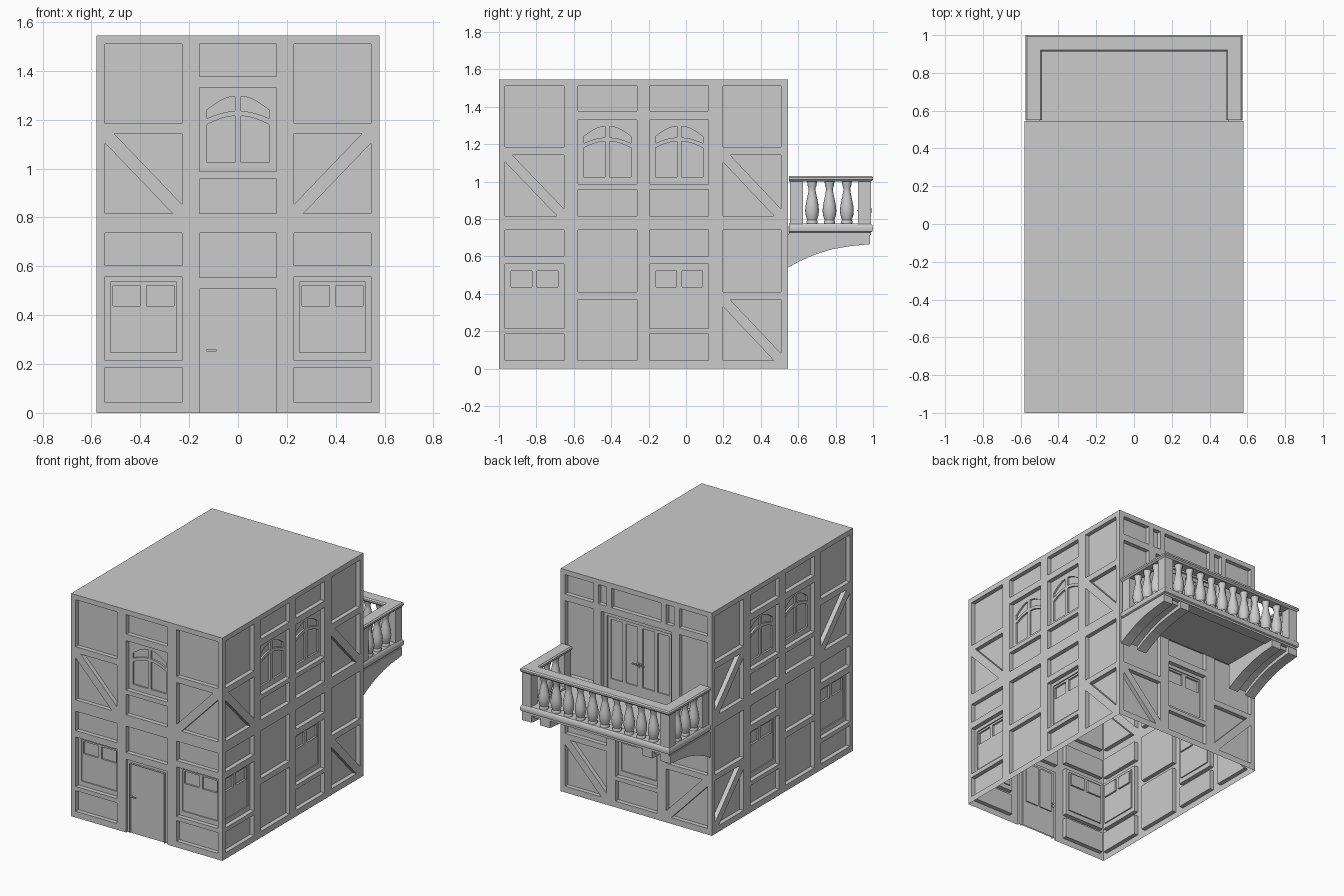
import bpy, bmesh, math
from mathutils import Vector
from mathutils.geometry import tessellate_polygon

if "Cube" in bpy.data.objects:
    bpy.data.objects.remove(bpy.data.objects["Cube"])

W, YF, YB, H = 0.58, -1.0, 0.545, 1.545
DEEP = 0.03


def finish(name, bm, smooth=False):
    bmesh.ops.remove_doubles(bm, verts=bm.verts, dist=1e-5)
    bmesh.ops.recalc_face_normals(bm, faces=bm.faces)
    me = bpy.data.meshes.new(name)
    bm.to_mesh(me)
    bm.free()
    ob = bpy.data.objects.new(name, me)
    bpy.context.collection.objects.link(ob)
    if smooth:
        bpy.ops.object.select_all(action='DESELECT')
        ob.select_set(True)
        bpy.context.view_layer.objects.active = ob
        bpy.ops.object.shade_smooth_by_angle(angle=math.radians(35))
    return ob


def sheet(bm, fr, outline, holes, d=0.0):
    """Flat sheet with recesses; each hole is (outline, depth, inner holes)."""
    loops = [outline] + [h[0] for h in holes]
    flat = [p for lp in loops for p in lp]
    tris = tessellate_polygon([[Vector((u, z, 0)) for u, z in lp] for lp in loops])
    vs = [bm.verts.new(fr(u, z, d)) for u, z in flat]
    for t in tris:
        bm.faces.new([vs[i] for i in t])
    for h in holes:
        recess(bm, fr, h, d)


def recess(bm, fr, hole, d=0.0):
    outline, depth, inner = hole
    for a, b in zip(outline, outline[1:] + outline[:1]):
        if a[1] == 0 and b[1] == 0:
            continue
        bm.faces.new([bm.verts.new(fr(*p)) for p in
                      ((*a, d), (*b, d), (*b, d + depth), (*a, d + depth))])
    sheet(bm, fr, outline, inner, d + depth)


def rect(u0, u1, z0, z1):
    return [(u0, z0), (u1, z0), (u1, z1), (u0, z1)]


def panel(u0, u1, z0, z1, inner=()):
    return (rect(u0, u1, z0, z1), DEEP, list(inner))


def brace(u0, u1, z0, z1, falling=True):
    """Two triangular recesses leaving a diagonal timber between them."""
    g = 0.038
    tris = [[(u0 + g, z1), (u1, z1), (u1, z0 + g)], [(u0, z1 - g), (u0, z0), (u1 - g, z0)]]
    if not falling:
        tris = [[(u0 + u1 - u, z) for u, z in t] for t in tris]
    return [(t, DEEP, []) for t in tris]


def arch_window(u0, u1):
    c = (u0 + u1) / 2

    def arc(base, top, a=0.127, b=0.012, n=5):
        return [(a + (b - a) * i / n, base + (top - base) * math.sin(math.pi / 2 * i / n))
                for i in range(n + 1)]
    lower = [(0.012, 1.025), (0.127, 1.025)] + arc(1.18, 1.215)
    upper = arc(1.205, 1.235)[::-1] + arc(1.24, 1.295)
    panes = [([(c + s * u, z) for u, z in lp], 0.012, []) for lp in (lower, upper) for s in (-1, 1)]
    return panel(u0, u1, 0.988, 1.33, panes)


def low_window(u0, u1):
    c = (u0 + u1) / 2
    panes = [(rect(c + a, c + b, 0.437, 0.522), 0.012, []) for a, b in ((-0.125, -0.014), (0.014, 0.125))]
    return panel(u0, u1, 0.215, 0.558, [(rect(c - 0.135, c + 0.135, 0.248, 0.535), 0.008, panes)])


house = bmesh.new()

# Front wall with door notch
front = lambda u, z, d: (u, YF + d, z)
holes = [panel(-0.158, 0.158, 1.376, 1.51), arch_window(-0.158, 0.158),
         panel(-0.158, 0.158, 0.816, 0.958), panel(-0.158, 0.158, 0.554, 0.737)]
for a, b, falling in ((-0.545, -0.23, True), (0.23, 0.545, False)):
    holes += [panel(a, b, 1.185, 1.51), *brace(a, b, 0.816, 1.143, falling),
              panel(a, b, 0.603, 0.737), low_window(a, b), panel(a, b, 0.043, 0.186)]
sheet(house, front, [(-W, 0), (-0.158, 0), (-0.158, 0.507), (0.158, 0.507), (0.158, 0),
                     (W, 0), (W, H), (-W, H)], holes)
glass = [(rect(a, b, 0.185, 0.47), 0.008, []) for a, b in ((-0.107, -0.008), (0.008, 0.107))]
recess(house, front, (rect(-0.158, 0.158, 0, 0.507), 0.015, []))
recess(house, front, (rect(-0.133, 0.133, 0, 0.485), 0.025, glass))

# Side walls, mirrored
for s in (-1, 1):
    side = lambda u, z, d, s=s: (s * (W - d), u, z)
    c1, c2, c3, c4 = (-0.968, -0.652), (-0.578, -0.262), (-0.193, 0.12), (0.197, 0.508)
    holes = []
    for c in (c1, c4):
        holes += [panel(*c, 1.185, 1.51), *brace(*c, 0.816, 1.143)]
    for c in (c2, c3):
        holes += [panel(*c, 1.376, 1.51), arch_window(*c), panel(*c, 0.816, 0.958)]
    for c in (c1, c3):
        holes += [panel(*c, 0.603, 0.74), low_window(*c), panel(*c, 0.043, 0.186)]
    for c in (c2, c4):
        holes += [panel(*c, 0.41, 0.74)]
    holes += [panel(*c2, 0.043, 0.37), *brace(*c4, 0.043, 0.37)]
    sheet(house, side, rect(YF, YB, 0, H), holes)

# Back wall with balcony doors
back = lambda u, z, d: (u, YB - d, z)
glass = [(rect(c - 0.045, c + 0.045, 0.86, 1.27), 0.008, []) for c in (-0.18, -0.065, 0.065, 0.18)]
doors = (rect(-0.245, 0.245, 0.785, 1.295), 0.012, glass)
holes = [panel(-0.19, 0.19, 1.376, 1.51), panel(-0.27, 0.27, 0.78, 1.33, [doors]),
         panel(-0.158, 0.158, 0.603, 0.737), low_window(-0.158, 0.158),
         panel(-0.158, 0.158, 0.043, 0.186)]
for a, b, falling in ((-0.545, -0.23, False), (0.23, 0.545, True)):
    s = 1 if a > 0 else -1
    outer, slim = sorted((s * 0.33, s * 0.545)), sorted((s * 0.23, s * 0.29))
    holes += [panel(*outer, 1.376, 1.51), panel(*slim, 1.376, 1.51), panel(*outer, 0.816, 1.33),
              panel(a, b, 0.41, 0.737), *brace(a, b, 0.043, 0.37, not falling)]
sheet(house, back, rect(-W, W, 0, H), holes)

# Flat roof
house.faces.new([house.verts.new((x, y, H)) for x, y in rect(-W, W, YF, YB)])
finish("house_walls", house)


def box(bm, x0, x1, y0, y1, z0, z1):
    r = bmesh.ops.create_cube(bm, size=1)
    for v in r['verts']:
        v.co = ((x0 + x1) / 2 + v.co.x * (x1 - x0), (y0 + y1) / 2 + v.co.y * (y1 - y0),
                (z0 + z1) / 2 + v.co.z * (z1 - z0))


def u_sweep(name, prof, smooth=False):
    """Sweep an (inset, z) profile round the three open sides of the balcony."""
    bm = bmesh.new()
    rings = []
    for k in range(4):
        s = -1 if k < 2 else 1
        rings.append([bm.verts.new((s * (0.575 - o), 0.55 if k in (0, 3) else 1 - o, z)) for o, z in prof])
    n = len(prof)
    for a, b in zip(rings, rings[1:]):
        for i in range(n):
            bm.faces.new((a[i], a[(i + 1) % n], b[(i + 1) % n], b[i]))
    bm.faces.new(rings[0])
    bm.faces.new(rings[-1])
    return finish(name, bm, smooth)


# Balcony rail, moulded base and floor
u_sweep("balcony_rail", [(0.01, 1.0), (0, 1.01), (0, 1.022), (0.008, 1.03), (0.08, 1.03),
                         (0.088, 1.022), (0.088, 1.01), (0.078, 1.0)], True)
u_sweep("balcony_base", [(0.012, 0.715), (0.012, 0.728), (0.003, 0.733), (0, 0.748), (0.003, 0.765),
                         (0.012, 0.775), (0.085, 0.775), (0.088, 0.715)], True)
bm = bmesh.new()
box(bm, -0.5, 0.5, YB, 0.93, 0.72, 0.76)
finish("balcony_floor", bm)

# Balcony posts
bm = bmesh.new()
for s in (-1, 1):
    for y0, y1 in ((0.555, 0.625), (0.92, 0.99)):
        box(bm, s * 0.53 - 0.035, s * 0.53 + 0.035, y0, y1, 0.77, 1.005)
finish("balcony_posts", bm)

# Turned balusters
PROF = [(0.03, 0), (0.03, 0.012), (0.026, 0.02), (0.034, 0.045), (0.037, 0.07), (0.034, 0.1),
        (0.027, 0.135), (0.02, 0.17), (0.018, 0.188), (0.024, 0.205), (0.027, 0.232)]
bm = bmesh.new()
spots = [(s * 0.53, y) for s in (-1, 1) for y in (0.674, 0.767, 0.86)]
spots += [(-0.42 + 0.84 * i / 9, 0.955) for i in range(10)]
SEG = 16
for cx, cy in spots:
    rings = [[bm.verts.new((cx + r * math.cos(2 * math.pi * k / SEG), cy + r * math.sin(2 * math.pi * k / SEG),
                            0.774 + z)) for k in range(SEG)] for r, z in PROF]
    for a, b in zip(rings, rings[1:]):
        for k in range(SEG):
            bm.faces.new((a[k], a[(k + 1) % SEG], b[(k + 1) % SEG], b[k]))
finish("balusters", bm, True)

# Curved corbels: two ribs with a sunken web between
CURVE = [(0.985, 0.665), (0.88, 0.655), (0.78, 0.638), (0.69, 0.61), (0.61, 0.575), (0.545, 0.54)]
bm = bmesh.new()
for s in (-1, 1):
    for x0, x1, sink in ((0.355, 0.43, 0), (0.43, 0.495, 0.025), (0.495, 0.57, 0)):
        prof = [(0.545, 0.72), (0.985 - sink, 0.72)]
        prof += [(y - (sink if i == 0 else 0), z + sink) for i, (y, z) in enumerate(CURVE)]
        f = bm.faces.new([bm.verts.new((s * x0, y, z)) for y, z in prof])
        r = bmesh.ops.extrude_face_region(bm, geom=[f], use_keep_orig=True)
        for v in r['geom']:
            if isinstance(v, bmesh.types.BMVert):
                v.co.x = s * x1
finish("balcony_corbels", bm)

# Door handles: lever, stem and keyhole rose
bm = bmesh.new()
for x, y, z, out, d in ((-0.124, YF + 0.025, 0.255, -1, 1), (0.012, YB - 0.042, 1.02, 1, 1),
                        (-0.012, YB - 0.042, 1.02, 1, -1)):
    tip = y + out * 0.022
    box(bm, x - 0.005, x + 0.005, min(y, tip), max(y, tip), z - 0.004, z + 0.004)
    box(bm, min(x, x + d * 0.036), max(x, x + d * 0.036), tip - 0.003, tip + 0.003, z - 0.004, z + 0.004)
    for dz in (0, -0.022):
        r = bmesh.ops.create_cone(bm, cap_ends=True, segments=12, radius1=0.009, radius2=0.009, depth=0.01)
        for v in r['verts']:
            v.co = (x + v.co.x, y + v.co.z, z + dz + v.co.y)
finish("door_handles", bm)
